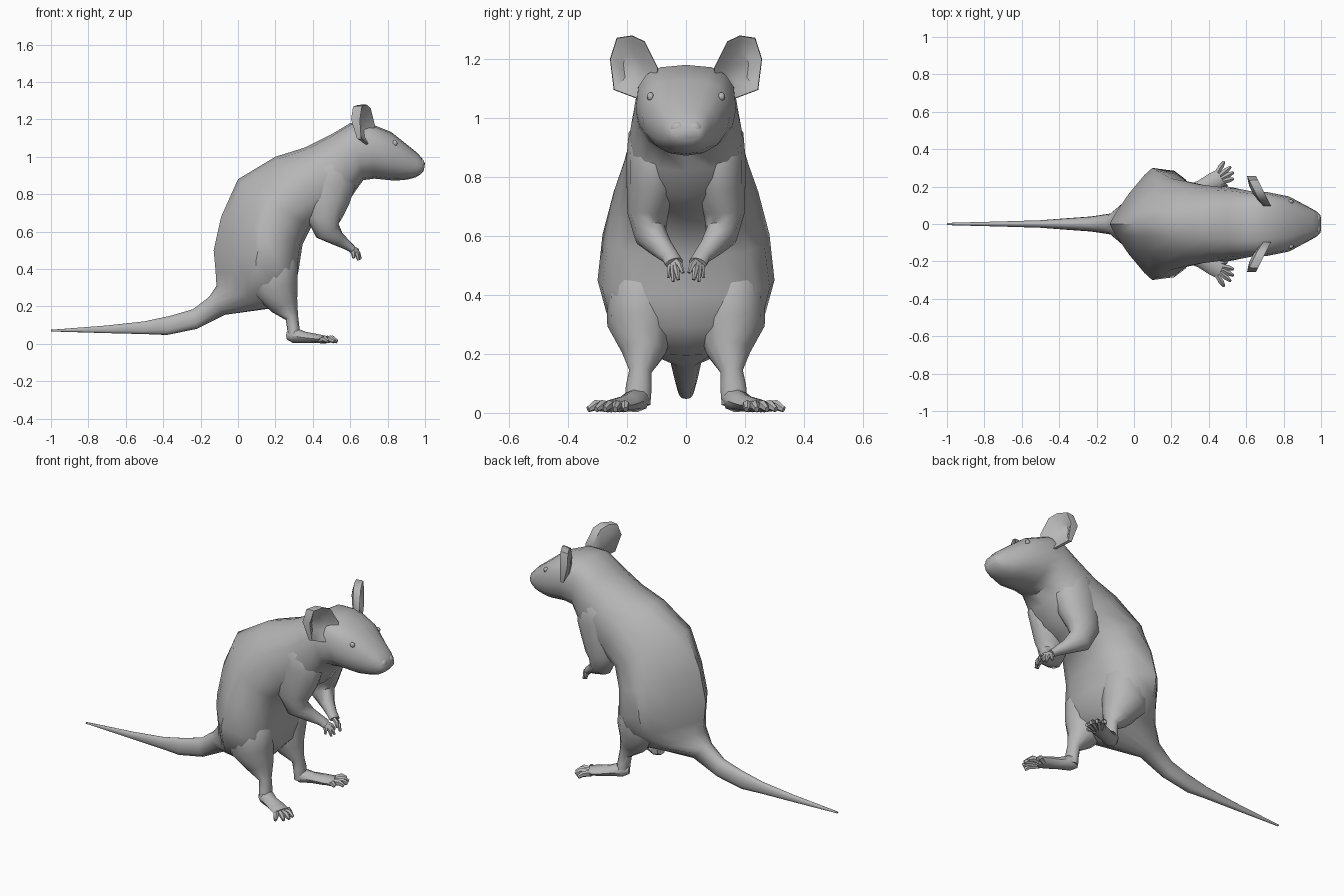
import bpy, bmesh, math
from mathutils import Vector

if "Cube" in bpy.data.objects:
    bpy.data.objects.remove(bpy.data.objects["Cube"])

grey = bpy.data.materials.new("soft_grey")
grey.diffuse_color = (0.47, 0.47, 0.47, 1)
grey.use_nodes = True
grey.node_tree.nodes["Principled BSDF"].inputs["Base Color"].default_value = grey.diffuse_color


def finish(name, bm, mirror=False, angle=45):
    bmesh.ops.recalc_face_normals(bm, faces=bm.faces)
    me = bpy.data.meshes.new(name)
    bm.to_mesh(me)
    bm.free()
    me.materials.append(grey)
    ob = bpy.data.objects.new(name, me)
    bpy.context.collection.objects.link(ob)
    bpy.ops.object.select_all(action='DESELECT')
    ob.select_set(True)
    bpy.context.view_layer.objects.active = ob
    bpy.ops.object.shade_smooth_by_angle(angle=math.radians(angle))
    if mirror:
        m = ob.modifiers.new("mirror", 'MIRROR')
        m.use_axis = (False, True, False)
        m.use_mirror_merge = False
    return ob


def loft(bm, rings):
    loops = [[bm.verts.new(p) for p in r] for r in rings]
    n = len(loops[0])
    for a, b in zip(loops, loops[1:]):
        for i in range(n):
            j = (i + 1) % n
            bm.faces.new((a[i], a[j], b[j], b[i]))
    bm.faces.new(loops[0])
    bm.faces.new(loops[-1])


def spow(v, p):
    return math.copysign(abs(v) ** p, v)


def body_ring(bx, bz, fx, fz, w, pb=1.0, pf=0.8, n=16):
    """Section between a back point and a belly point, with half width w."""
    back, front = Vector((bx, 0, bz)), Vector((fx, 0, fz))
    mid, axis = (back + front) / 2, (back - front) / 2
    out = []
    for i in range(n):
        a = 2 * math.pi * i / n
        c, s = math.cos(a), math.sin(a)
        p = pb if c > 0 else pf
        out.append(mid + axis * spow(c, p) + Vector((0, w * spow(s, p), 0)))
    return out


def tube(bm, path, side=(0, 1, 0), n=8):
    """path: (x, y, z, radius across side, radius along side)."""
    pts = [Vector(p[:3]) for p in path]
    rings = []
    for k, p in enumerate(path):
        t = (pts[min(k + 1, len(pts) - 1)] - pts[max(k - 1, 0)]).normalized()
        s = Vector(side)
        s = (s - t * s.dot(t)).normalized()
        u = s.cross(t)
        rings.append([pts[k] + u * (p[3] * math.cos(2 * math.pi * i / n))
                      + s * (p[4] * math.sin(2 * math.pi * i / n)) for i in range(n)])
    loft(bm, rings)


# Tail, torso, neck and head in one skin
sections = [
    (-1.0, .075, -1.0, .066, .006), (-.70, .098, -.70, .057, .014),
    (-.50, .12, -.50, .052, .02), (-.36, .15, -.38, .047, .03),
    (-.24, .185, -.22, .08, .04), (-.155, .25, -.07, .155, .058),
    (-.115, .31, .22, .195, .19, 1.4, .8), (-.12, .39, .305, .29, .27, 1.7, .7),
    (-.13, .50, .325, .40, .30, 1.75, .68), (-.09, .68, .345, .53, .283, 1.7, .8),
    (0, .88, .39, .62, .245, 1.4, .85), (.20, 1.0, .495, .685, .212, 1.1),
    (.36, 1.05, .575, .735, .197, .95, .75), (.50, 1.12, .63, .82, .187, .85, .8),
    (.60, 1.18, .67, .875, .173, .72, .9), (.70, 1.18, .73, .883, .17, .7, .95),
    (.82, 1.132, .84, .872, .147, .75, .95), (.91, 1.06, .905, .878, .105, .8, .9),
    (.96, 1.02, .95, .89, .08, .8), (.985, .99, .975, .905, .064, .8),
    (1.0, .965, .993, .925, .048),
]
bm = bmesh.new()
loft(bm, [body_ring(*s) for s in sections])
finish("body", bm)

# Hind legs
bm = bmesh.new()
tube(bm, [(.17, .15, .54, .08, .07), (.18, .155, .42, .14, .115),
          (.20, .152, .30, .125, .115), (.25, .143, .205, .076, .075),
          (.288, .155, .14, .035, .038), (.295, .16, .09, .033, .044),
          (.30, .165, .03, .033, .044)], n=12)
finish("hind_legs", bm, True)

# Hind feet with toes
bm = bmesh.new()
tube(bm, [(.268, .150, .045, .026, .026), (.30, .165, .045, .042, .046),
          (.36, .195, .034, .03, .04), (.42, .222, .028, .025, .05),
          (.465, .245, .024, .02, .05)], side=(-.45, .9, 0))
for x, y in [(.495, .205), (.53, .24), (.53, .275), (.515, .305), (.48, .332)]:
    base = Vector((.41, .215, .024))
    tip = Vector((x, y, .012))
    a, b = base.lerp(tip, .4), base.lerp(tip, .8)
    tube(bm, [(*a, .018, .015), (b.x, b.y, .026, .018, .016), (*tip, .011, .008)],
         side=(-.45, .9, 0), n=6)
finish("hind_feet", bm, True)

# Front legs, blending into the shoulders
bm = bmesh.new()
tube(bm, [(.47, .09, 1.0, .06, .06), (.495, .105, .94, .115, .09),
          (.49, .107, .86, .138, .095), (.472, .113, .77, .126, .089),
          (.464, .13, .675, .097, .069), (.478, .12, .605, .07, .056),
          (.535, .083, .56, .039, .039), (.58, .054, .53, .027, .03),
          (.61, .04, .508, .02, .032)], n=12)
finish("front_legs", bm, True)

# Front paws: four fingers each
bm = bmesh.new()
for tip in [(.645, .01, .475), (.655, .026, .452), (.645, .043, .446), (.618, .06, .458)]:
    tip = Vector(tip)
    a = Vector((.59, .044, .525)).lerp(tip, .2)
    b = a.lerp(tip, .6) + Vector((.008, 0, .008))
    tube(bm, [(*a, .015, .012), (*b, .014, .011), (*tip, .007, .006)], n=6)
finish("front_paws", bm, True)

# Ears: outer rim, thick back and hollow front
rim = [(.10, 1.11), (.095, 1.17), (.14, 1.26), (.183, 1.28), (.235, 1.272),
       (.258, 1.20), (.245, 1.095), (.165, 1.065)]
cy, cz = .175, 1.17


def ear_ring(scale, dx, taper=0.0):
    out = []
    for y, z in rim:
        yy, zz = cy + (y - cy) * scale, cz + (z - cz) * scale
        x = .73 - (yy - .10) * .5 + dx + taper * max(0, 1.2 - zz)
        out.append((x, yy, zz))
    return out


bm = bmesh.new()
loft(bm, [ear_ring(.5, -.062, .2), ear_ring(.97, -.048, .25), ear_ring(1, -.012),
          ear_ring(.98, 0), ear_ring(.86, -.006), ear_ring(.45, -.04)])
finish("ears", bm, True)


# Eyes and nostril pads
def ball(name, loc, scale):
    bm = bmesh.new()
    bmesh.ops.create_uvsphere(bm, u_segments=10, v_segments=7, radius=1)
    bmesh.ops.scale(bm, vec=scale, verts=bm.verts)
    bmesh.ops.translate(bm, vec=loc, verts=bm.verts)
    finish(name, bm, True)


ball("eyes", (.838, .12, 1.072), (.015, .012, .015))
ball("nose", (.978, .028, .965), (.02, .028, .024))
